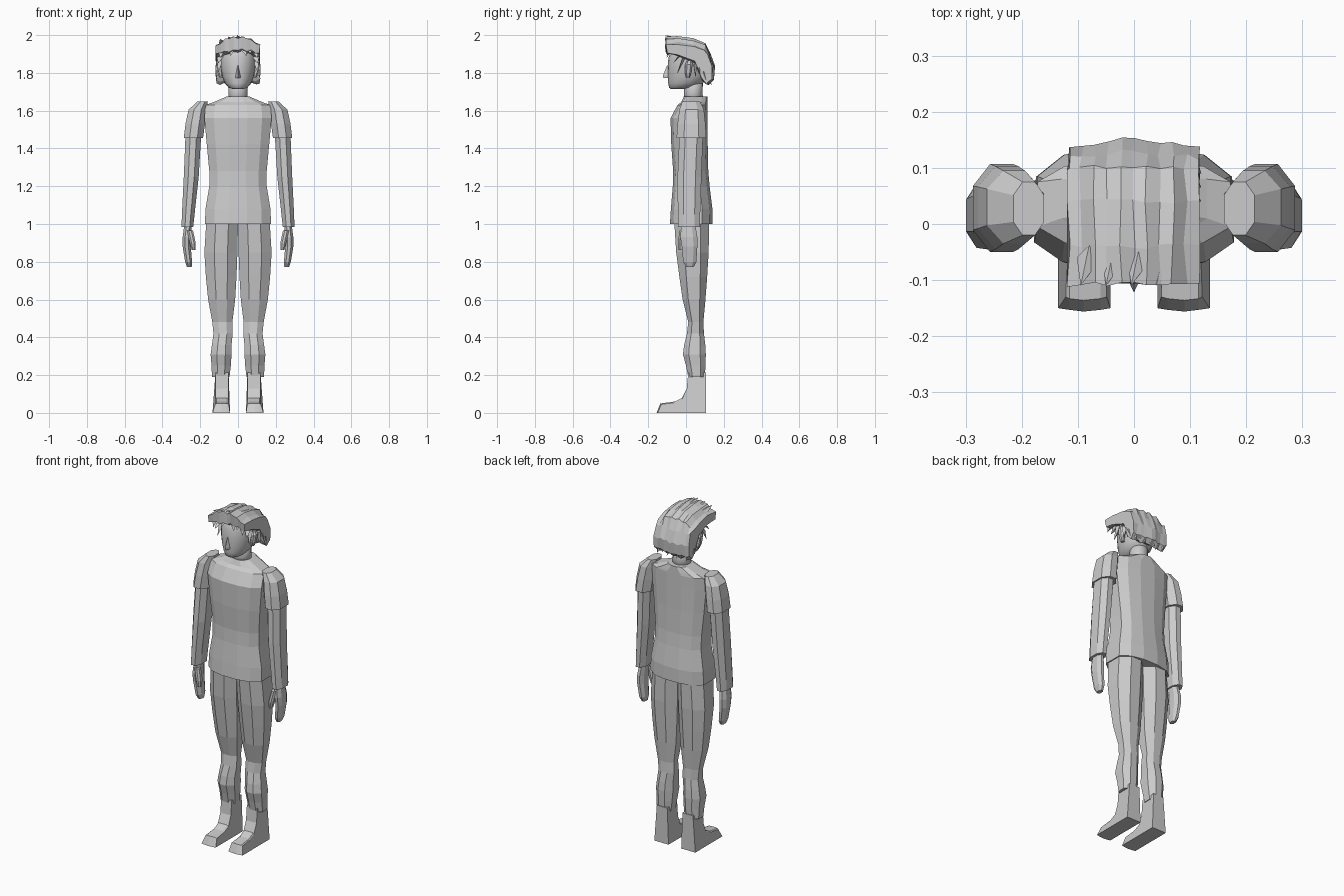
import bpy, bmesh, math, random

random.seed(4)
grey = bpy.data.materials.new("plain grey")
grey.diffuse_color = (0.6, 0.6, 0.6, 1)


def finish(name, bm, smooth=False):
    bmesh.ops.recalc_face_normals(bm, faces=bm.faces)
    me = bpy.data.meshes.new(name)
    bm.to_mesh(me)
    bm.free()
    me.materials.append(grey)
    ob = bpy.data.objects.new(name, me)
    bpy.context.collection.objects.link(ob)
    if smooth:
        me.shade_smooth()
    return ob


def loft(name, rings, smooth=False):
    """Skin a list of equal-length rings of points and cap both ends."""
    bm = bmesh.new()
    vs = [[bm.verts.new(p) for p in r] for r in rings]
    n = len(vs[0])
    for a, b in zip(vs, vs[1:]):
        for i in range(n):
            j = (i + 1) % n
            bm.faces.new((a[i], a[j], b[j], b[i]))
    bm.faces.new(vs[0])
    bm.faces.new(vs[-1])
    return finish(name, bm, smooth)


def stack(name, profile, secs, side=1, smooth=False):
    """Loft a unit profile through sections (z, x0, x1, y0, y1)."""
    rings = []
    for z, x0, x1, y0, y1 in secs:
        rings.append([(side * ((x0 + x1) / 2 + px * (x1 - x0) / 2),
                       (y0 + y1) / 2 + py * (y1 - y0) / 2, z) for px, py in profile])
    return loft(name, rings, smooth)


def spike(name, base, tip, r):
    """Three-sided tuft whose base triangle surrounds a point."""
    bm = bmesh.new()
    t = bm.verts.new(tip)
    b = [bm.verts.new((base[0] + dx * r, base[1] + dy * r, base[2] + dz * r))
         for dx, dy, dz in ((-1, 0, 0), (1, 0, .3), (0, 1, .6))]
    bm.faces.new(b)
    for i in range(3):
        bm.faces.new((b[i], b[(i + 1) % 3], t))
    return finish(name, bm)


def circle(n):
    return [(math.cos(2 * math.pi * i / n), math.sin(2 * math.pi * i / n)) for i in range(n)]


BODY = [(1, -.5), (1, .5), (.72, .85), (.28, 1), (-.28, 1), (-.72, .85),
        (-1, .5), (-1, -.5), (-.72, -.85), (-.28, -1), (.28, -1), (.72, -.85)]
OCT = [(1, -.5), (1, .5), (.4, 1), (-.4, 1), (-1, .5), (-1, -.5), (-.4, -1), (.4, -1)]

# Shirt body with sloped shoulders and collar
stack("shirt", BODY, [
    (1.00, -.175, .175, -.085, .14), (1.08, -.172, .172, -.08, .14),
    (1.20, -.152, .152, -.07, .125), (1.28, -.152, .152, -.068, .118),
    (1.42, -.165, .165, -.078, .115), (1.56, -.178, .178, -.082, .115),
    (1.63, -.172, .172, -.045, .115), (1.645, -.13, .13, -.025, .115),
    (1.675, -.06, .06, -.012, .115)])

for s, tag in ((1, "left"), (-1, "right")):
    # Short sleeve, long arm and hand
    stack(tag + "_sleeve", OCT, [
        (1.455, .185, .287, -.05, .107), (1.53, .175, .278, -.045, .103),
        (1.605, .165, .262, -.035, .095), (1.648, .16, .215, -.02, .075)], s)
    stack(tag + "_arm", OCT, [
        (.985, .237, .299, -.043, .073), (1.05, .23, .297, -.043, .075),
        (1.25, .208, .287, -.045, .082), (1.47, .195, .278, -.035, .09)], s)
    stack(tag + "_hand", OCT, [
        (.772, .245, .27, .0, .04), (.80, .243, .28, -.015, .055),
        (.88, .25, .293, -.022, .06), (.93, .25, .293, -.03, .06),
        (.99, .245, .285, -.025, .05)], s)
    stack(tag + "_thumb", OCT, [
        (.862, .226, .245, -.04, -.012), (.90, .224, .255, -.042, -.005),
        (.965, .238, .27, -.035, .0)], s)
    # Trouser leg
    stack(tag + "_trouser_leg", OCT, [
        (.19, .045, .138, .012, .1), (.25, .038, .14, .0, .103),
        (.31, .034, .145, -.016, .105), (.36, .034, .138, -.01, .102),
        (.42, .028, .13, .005, .095), (.48, .03, .136, .012, .092),
        (.60, .015, .158, -.018, .103), (.72, .008, .17, -.035, .112),
        (.85, .003, .178, -.052, .12), (1.01, .0, .168, -.062, .122)], s)
    # Boot: side outline lofted across its width
    foot = [(.105, 0), (.105, .215), (.012, .215), (.004, .13), (-.02, .08),
            (-.06, .06), (-.13, .05), (-.15, 0)]
    rings = []
    for x, top, toe, lean in ((.042, .9, 0, .008), (.06, 1, -.003, .0),
                              (.09, 1, -.006, 0), (.115, 1, -.003, .0), (.135, .9, 0, -.016)):
        rings.append([(s * (x + lean * min(1, z / .06)), y + (toe if y < -.1 else 0),
                       z * (top if z < .1 else 1)) for y, z in foot])
    loft(tag + "_boot", rings)
    # Ear
    stack(tag + "_ear", OCT, [
        (1.775, .08, .098, .0, .02), (1.80, .08, .108, -.005, .028),
        (1.845, .08, .115, -.005, .035), (1.865, .08, .105, .005, .03)], s)
    # Jagged sideburn tufts
    for k, (y, z) in enumerate(((-.02, 1.87), (.015, 1.87), (-.045, 1.88))):
        spike(f"{tag}_sideburn_{k}", (s * .095, y, z),
              (s * .104, y - .025, z - .07 + .02 * k), .017)

# Neck and head, smooth
C = circle(20)
stack("neck", C, [(1.64, -.054, .054, -.012, .09), (1.70, -.05, .05, -.01, .088),
                  (1.78, -.05, .05, -.01, .09)], smooth=True)
head = stack("head", C, [
    (1.715, -.03, .03, -.08, .0), (1.722, -.05, .05, -.09, .04),
    (1.745, -.07, .07, -.094, .09), (1.78, -.084, .084, -.097, .11),
    (1.83, -.094, .094, -.097, .12), (1.88, -.096, .096, -.093, .12),
    (1.92, -.09, .09, -.08, .11), (1.95, -.06, .06, -.05, .08)], smooth=True)

# Wedge nose
stack("nose", [(1, 1), (-1, 1), (0, -1)], [
    (1.772, -.018, .018, -.12, -.085), (1.785, -.017, .017, -.122, -.085),
    (1.84, -.006, .006, -.1, -.085)])

# Hair: front-to-back strips of uneven height
hair = [(-.102, 1.925), (-.108, 1.99), (-.04, 1.992), (.04, 1.982), (.1, 1.96),
        (.13, 1.9), (.152, 1.835), (.145, 1.77), (.12, 1.745), (.09, 1.765),
        (.05, 1.86), (-.04, 1.895)]
rings = []
for i in range(11):
    x = -.117 + .0232 * i
    drop = .045 * abs(x / .117) ** 2.5
    step = .008 * (i % 2)
    rings.append([(x + random.uniform(-.004, .004),
                   y + random.uniform(-.005, .005) - (.012 * abs(x) / .117 if y > .1 else 0),
                   z - (drop if z > 1.91 else 0) * (.5 if z < 1.93 else 1)
                   - step + random.uniform(-.004, .004)) for y, z in hair])
loft("hair", rings)

# Fringe, crown and nape tufts
for k in range(7):
    x = -.09 + .03 * k
    spike(f"fringe_{k}", (x, -.09, 1.93 - abs(x) * .15),
          (x + random.uniform(-.015, .015), -.103, 1.895 + .02 * (k % 2) - abs(x) * .2), .018)
    spike(f"nape_{k}", (x, .11, 1.775), (x * 1.08, .135, 1.735 + .012 * (k % 2)), .018)
for k, x in enumerate((-.08, -.035, .01, .055)):
    spike(f"crown_{k}", (x, -.06, 1.975 - abs(x) * .25),
          (x - .015, -.11, 2.0 - abs(x) * .3 + .003), .022)
for s, tag in ((1, "left"), (-1, "right")):
    for k in range(3):
        spike(f"{tag}_side_tuft_{k}", (s * .1, .04 + .025 * k, 1.84 - .02 * k),
              (s * .114, .05 + .03 * k, 1.775 - .012 * k), .02)
